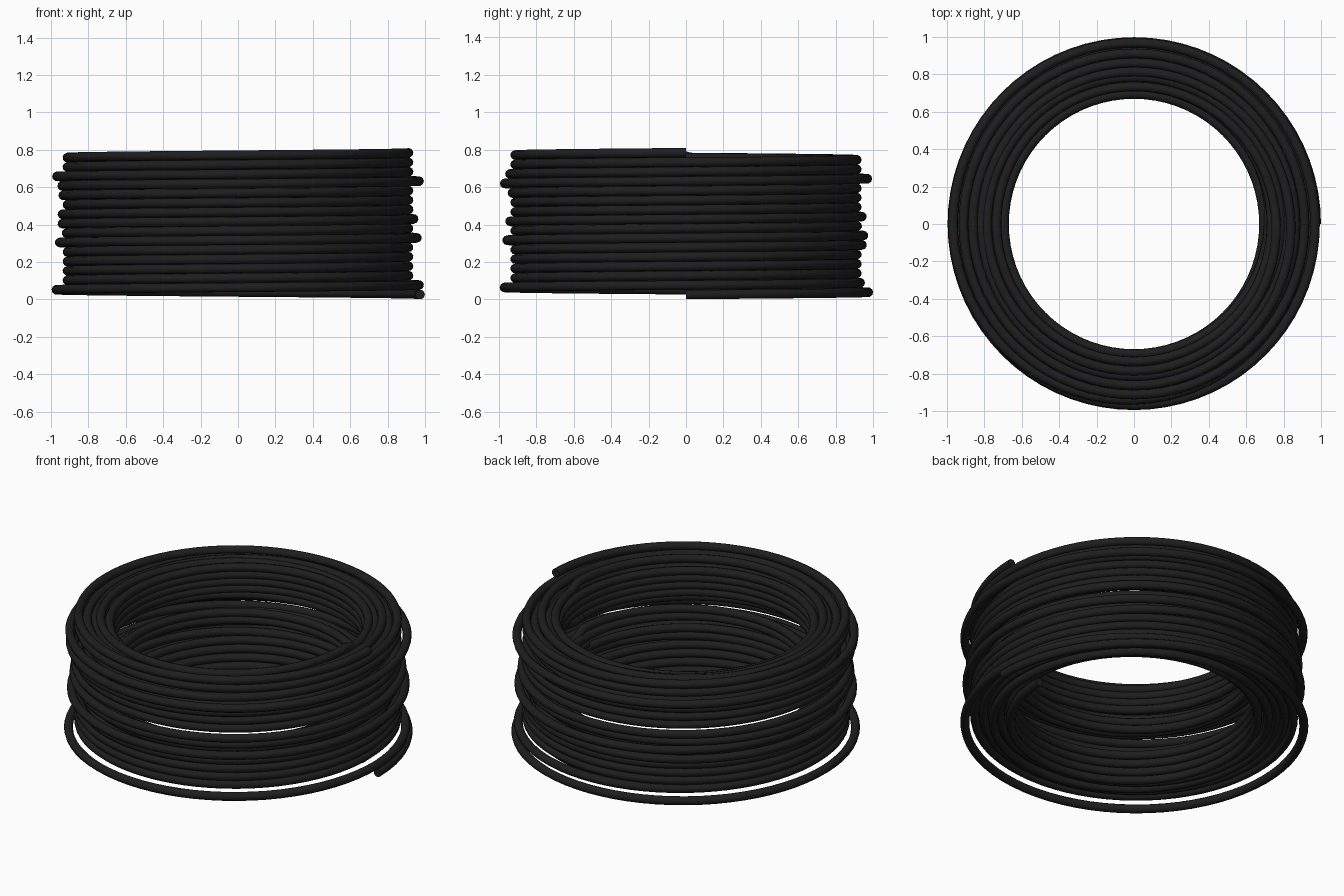
import bpy, math

if "Cube" in bpy.data.objects:
    bpy.data.objects.remove(bpy.data.objects["Cube"])

TUBE = 0.0257         # cable radius
PITCH = 0.0505        # rise per turn
STEPS = 72            # points per turn

black = bpy.data.materials.new("black_rubber")
black.diffuse_color = (0.013, 0.013, 0.014, 1)
black.use_nodes = True
black.node_tree.nodes["Principled BSDF"].inputs["Base Color"].default_value = black.diffuse_color


def lerp_table(table, t):
    """Smooth interpolation through (t, value) pairs."""
    for (t0, v0), (t1, v1) in zip(table, table[1:]):
        if t <= t1:
            f = max(0.0, (t - t0) / (t1 - t0))
            return v0 + (v1 - v0) * f * f * (3 - 2 * f)
    return table[-1][1]


def cable(name, turns, radius_at, height_at):
    """Round cable wound around z, radius and height given per turn."""
    curve = bpy.data.curves.new(name, 'CURVE')
    curve.dimensions = '3D'
    curve.bevel_depth = TUBE
    curve.bevel_resolution = 3
    curve.use_fill_caps = True
    count = int(turns * STEPS) + 1
    spline = curve.splines.new('POLY')
    spline.points.add(count - 1)
    for i, p in enumerate(spline.points):
        t = i / STEPS
        a = 2 * math.pi * t
        r = radius_at(t)
        p.co = (r * math.cos(a), r * math.sin(a), height_at(t), 1)
    obj = bpy.data.objects.new(name, curve)
    bpy.context.collection.objects.link(obj)
    curve.materials.append(black)
    bpy.ops.object.select_all(action='DESELECT')
    obj.select_set(True)
    bpy.context.view_layer.objects.active = obj
    bpy.ops.object.convert(target='MESH')
    bpy.ops.object.shade_smooth_by_angle(angle=math.radians(50))


# Outer winding: loose loops bulge out at a few heights
bulges = [(0, .974), (1, .968), (1.4, .912), (5, .912), (5.4, .953), (6.1, .957),
          (6.6, .912), (7.2, .912), (7.5, .939), (8.5, .939), (8.75, .912),
          (10.3, .912), (10.6, .942), (10.9, .912), (11.3, .912), (11.7, .968),
          (12.5, .968), (13, .912), (15, .912)]
cable("outer_winding", 15,
      lambda t: lerp_table(bulges, t),
      lambda t: 0.026 + PITCH * t)


def bundle(name, layers):
    """One strand winding up and down through (radius, z_start, z_end) layers."""
    radii, heights, t = [], [], 0.0
    for r, z0, z1 in layers:
        n = max(1, round(abs(z1 - z0) / PITCH))
        radii += [(t + 0.25, r), (t + n - 0.25, r)]
        heights.append((t, n, z0, z1))
        t += n

    def height(u):
        for t0, n, z0, z1 in heights:
            if u <= t0 + n:
                return z0 + (z1 - z0) * (u - t0) / n
        return heights[-1][3]

    cable(name, t, lambda u: lerp_table(radii, u), height)


# Inner windings: lower and upper bundles, with loose loops between them
bundle("lower_inner_windings",
       [(.862, .085, .385), (.815, .365, .085), (.768, .085, .335), (.708, .295, .075)])
bundle("upper_inner_windings",
       [(.862, .47, .757), (.815, .757, .495), (.785, .51, .765), (.735, .738, .56)])
bundle("middle_inner_loops", [(.695, .395, .485), (.745, .45, .42)])
